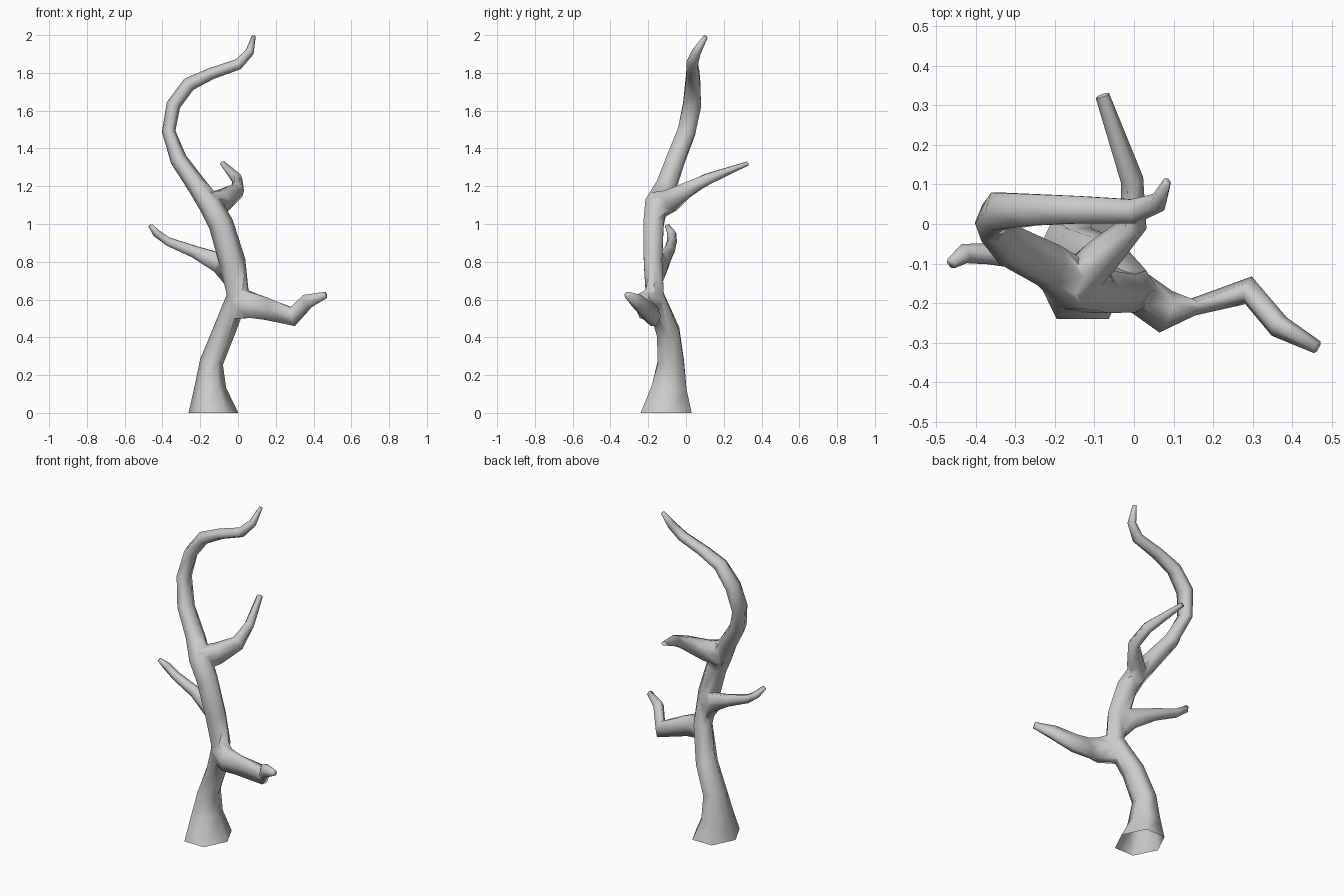
import bpy, bmesh, math
from mathutils import Vector

if "Cube" in bpy.data.objects:
    bpy.data.objects.remove(bpy.data.objects["Cube"])


def limb(name, path, ref, flat_base=False):
    """Six-sided tapered tube. Path rows: x, y, z, radius along ref, radius across."""
    bm = bmesh.new()
    pts = [Vector(p[:3]) for p in path]
    rings = []
    for i, p in enumerate(path):
        a, b = pts[max(i - 1, 0)], pts[min(i + 1, len(pts) - 1)]
        t = (b - a).normalized()
        if flat_base and i == 0:
            t = Vector((0, 0, 1))
        u = (Vector(ref) - t * t.dot(Vector(ref))).normalized()
        v = t.cross(u)
        ring = []
        for k in range(6):
            ang = math.pi / 2 + k * math.pi / 3
            ring.append(bm.verts.new(pts[i] + u * p[3] * math.cos(ang) + v * p[4] * math.sin(ang)))
        rings.append(ring)
    for r, s in zip(rings, rings[1:]):
        for k in range(6):
            bm.faces.new((r[k], r[(k + 1) % 6], s[(k + 1) % 6], s[k]))
    bm.faces.new(rings[0])
    bm.faces.new(rings[-1])
    bmesh.ops.recalc_face_normals(bm, faces=bm.faces)
    me = bpy.data.meshes.new(name)
    bm.to_mesh(me)
    bm.free()
    ob = bpy.data.objects.new(name, me)
    bpy.context.collection.objects.link(ob)
    return ob


# Curling trunk
trunk = limb("tree_trunk", [
    (-.13, -.105, 0, .156, .132), (-.148, -.09, .13, .108, .085),
    (-.14, -.08, .27, .08, .062), (-.075, -.095, .43, .07, .06),
    (0, -.165, .62, .056, .06), (-.03, -.175, .8, .056, .07),
    (-.09, -.172, 1.0, .062, .066), (-.145, -.158, 1.1, .068, .062),
    (-.215, -.105, 1.2, .06, .052), (-.314, -.055, 1.34, .056, .045),
    (-.367, .003, 1.49, .056, .036), (-.342, .032, 1.63, .055, .038),
    (-.26, .036, 1.74, .046, .038), (-.14, .036, 1.797, .04, .031),
    (0, .032, 1.845, .035, .029), (.062, .055, 1.91, .026, .023),
    (.083, .105, 1.993, .013, .011)], (0, 1, 0), True)

# Side branches
Z = (0, 0, 1)
branches = [
    limb("right_branch", [
        (.0, -.165, .58, .095, .052), (.08, -.222, .567, .075, .055),
        (.15, -.21, .55, .067, .022), (.29, -.168, .51, .058, .036),
        (.368, -.26, .592, .042, .03), (.464, -.312, .625, .019, .017)], Z),
    limb("left_branch", [
        (-.03, -.165, .76, .1, .045), (-.1, -.125, .795, .06, .037),
        (-.23, -.09, .853, .036, .031), (-.37, -.075, .907, .026, .027),
        (-.43, -.075, .95, .022, .025), (-.463, -.1, .99, .012, .015)], Z),
    limb("back_branch", [
        (-.15, -.15, 1.1, .08, .055), (-.08, -.08, 1.125, .065, .048),
        (0, .0, 1.178, .046, .034), (-.005, .112, 1.237, .034, .029),
        (-.08, .325, 1.32, .012, .018)], Z)]

# Fuse the branches into the trunk
for b in branches:
    m = trunk.modifiers.new(b.name, 'BOOLEAN')
    m.operation = 'UNION'
    m.solver = 'EXACT'
    m.object = b
bpy.context.view_layer.update()
me = bpy.data.meshes.new_from_object(trunk.evaluated_get(bpy.context.evaluated_depsgraph_get()))
trunk.modifiers.clear()
trunk.data = me
for b in branches:
    bpy.data.objects.remove(b)

# Open underside
bm = bmesh.new()
bm.from_mesh(me)
bottom = [f for f in bm.faces if all(v.co.z < 1e-4 for v in f.verts)]
bmesh.ops.delete(bm, geom=bottom, context='FACES')
bm.to_mesh(me)
bm.free()

bpy.context.view_layer.objects.active = trunk
trunk.select_set(True)
bpy.ops.object.shade_smooth_by_angle(angle=math.radians(85))
